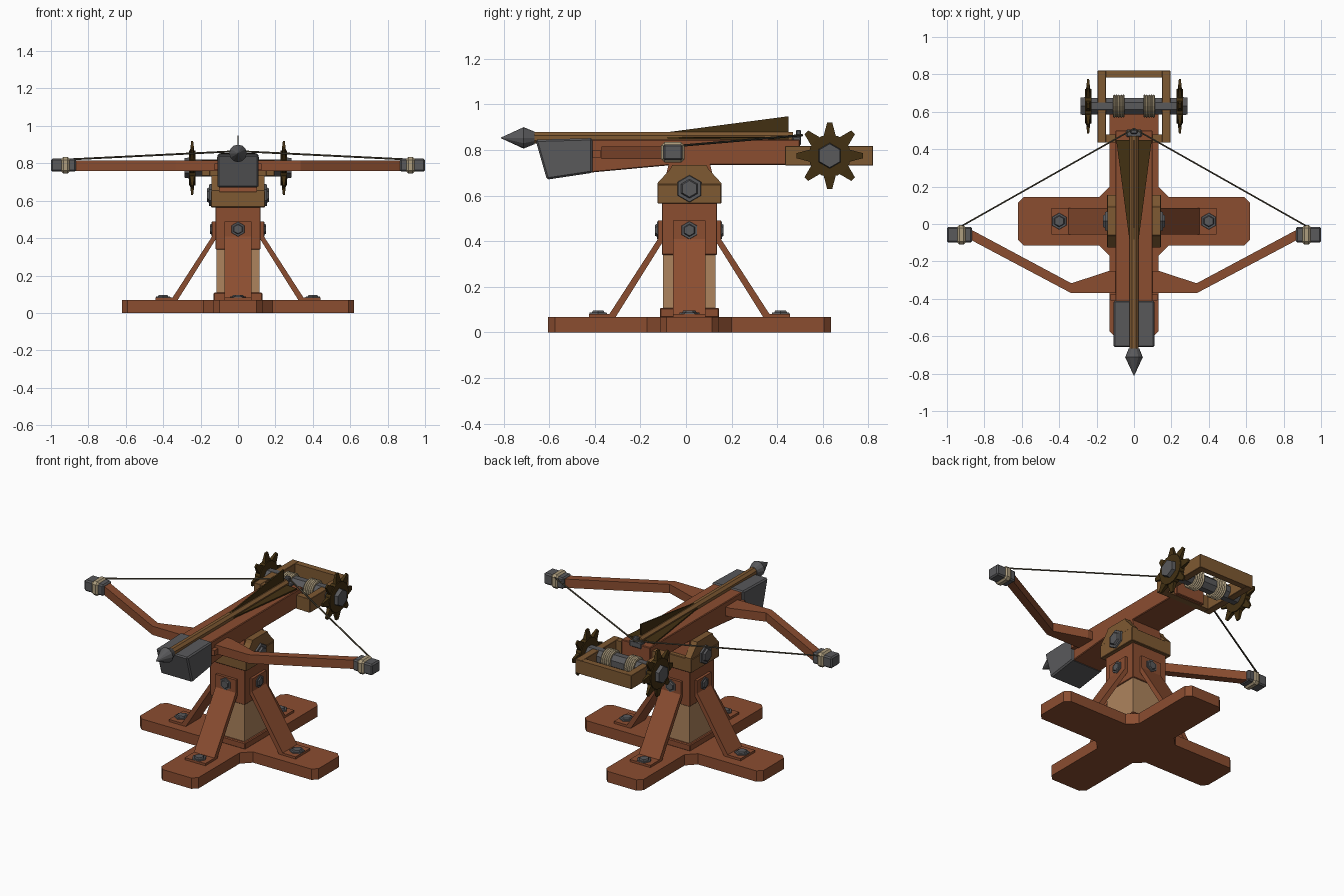
import bpy, bmesh, math
from mathutils import Matrix, Vector

if "Cube" in bpy.data.objects:
    bpy.data.objects.remove(bpy.data.objects["Cube"])

C = 0.015  # y of the pedestal axis


def mat(name, r, g, b):
    m = bpy.data.materials.new(name)
    m.diffuse_color = (r, g, b, 1)
    m.use_nodes = True
    m.node_tree.nodes["Principled BSDF"].inputs["Base Color"].default_value = m.diffuse_color
    return m


BROWN = mat("red_wood", .26, .075, .03)
GOLD = mat("golden_wood", .21, .10, .032)
PALE = mat("pale_wood", .42, .23, .11)
IRON = mat("iron", .10, .10, .105)
ROPE = mat("rope", .42, .34, .21)
DARK = mat("dark_bronze", .055, .03, .006)
CORD = mat("cord", .10, .085, .055)


def finish(bm, name, m, bevel=0, M=None):
    bmesh.ops.recalc_face_normals(bm, faces=bm.faces)
    if bevel:
        bmesh.ops.bevel(bm, geom=bm.edges[:], offset=bevel, segments=1, affect='EDGES')
    if M:
        bm.transform(M)
    bmesh.ops.recalc_face_normals(bm, faces=bm.faces)
    me = bpy.data.meshes.new(name)
    bm.to_mesh(me)
    bm.free()
    me.materials.append(m)
    ob = bpy.data.objects.new(name, me)
    bpy.context.collection.objects.link(ob)
    return ob


def prism(name, pts, axis, a, b, m, bevel=0, M=None):
    """Extrude a 2D outline along an axis from a to b."""
    place = {'x': lambda p, t: (t, p[0], p[1]),
             'y': lambda p, t: (p[0], t, p[1]),
             'z': lambda p, t: (p[0], p[1], t)}[axis]
    bm = bmesh.new()
    lo = [bm.verts.new(place(p, a)) for p in pts]
    hi = [bm.verts.new(place(p, b)) for p in pts]
    bm.faces.new(lo)
    bm.faces.new(hi)
    for i in range(len(pts)):
        j = (i + 1) % len(pts)
        bm.faces.new((lo[i], lo[j], hi[j], hi[i]))
    return finish(bm, name, m, bevel, M)


def box(name, x0, x1, y0, y1, z0, z1, m, bevel=0, M=None):
    return prism(name, [(x0, y0), (x1, y0), (x1, y1), (x0, y1)], 'z', z0, z1, m, bevel, M)


def rod(name, p, q, r1, r2, n, m, M=None, spin=0):
    """Cylinder or cone from p to q with n sides."""
    p, q = Vector(p), Vector(q)
    d = q - p
    bm = bmesh.new()
    bmesh.ops.create_cone(bm, cap_ends=True, segments=n, radius1=r1, radius2=r2, depth=d.length)
    T = Matrix.Translation((p + q) / 2) @ d.to_track_quat('Z', 'Y').to_matrix().to_4x4()
    bm.transform(T @ Matrix.Rotation(spin, 4, 'Z'))
    return finish(bm, name, m, 0, M)


def bolt(name, p, d, r, h, M=None):
    """Hex bolt head on a washer."""
    p, d = Vector(p), Vector(d)
    rod(name + "_washer", p, p + d * h * .5, r, r * .95, 6, IRON, M)
    rod(name + "_head", p + d * h * .4, p + d * h, r * .72, r * .6, 6, IRON, M)


# cross-shaped base with chamfered arm ends and inner corners
quad = [(.185, .13), (.59, .13), (.62, .10), (.62, -.10), (.59, -.13), (.185, -.13)]
outline = []
for k in range(4):
    a = -k * math.pi / 2
    outline += [(x * math.cos(a) - y * math.sin(a), x * math.sin(a) + y * math.cos(a) + C) for x, y in quad]
prism("base_cross", outline, 'z', 0, .068, BROWN)
box("base_plate", -.13, .13, C - .13, C + .13, .065, .108, BROWN, .005)

# pedestal
box("pedestal_column", -.115, .115, C - .115, C + .115, .10, .345, PALE)
box("pedestal_cap", -.121, .121, C - .121, C + .121, .34, .57, BROWN, .003)

# four struts with bolts
strut = [(.44, .065), (.44, .082), (.35, .082), (.138, .41), (.138, .49), (.115, .49), (.115, .40), (.325, .065)]
for k in range(4):
    M = Matrix.Translation((0, C, 0)) @ Matrix.Rotation(k * math.pi / 2, 4, 'Z')
    prism(f"strut_{k}", strut, 'y', -.071, .071, BROWN, 0, M)
    bolt(f"strut_foot_bolt_{k}", (.40, 0, .08), (0, 0, 1), .045, .016, M)
    bolt(f"strut_top_bolt_{k}", (.136, 0, .448), (1, 0, 0), .040, .014, M)

# yoke with two ears
box("yoke_block", -.145, .145, C - .14, C + .14, .565, .65, GOLD, .003)
ear = [(C - .14, .60), (C + .14, .60), (C + .14, .655), (C + .085, .715), (C + .075, .735),
       (C - .075, .735), (C - .085, .715), (C - .14, .655)]
prism("yoke_core", [(C - .12, .62), (C + .12, .62), (C + .09, .74), (C - .09, .74)], 'x', -.10, .10, BROWN)
for s in (-1, 1):
    prism("yoke_ear", ear, 'x', s * .10, s * .142, GOLD)
    bolt("yoke_bolt", (s * .143, C, .63), (s, 0, 0), .06, .022)

# stock and iron nose
prism("stock", [(-.43, .70), (-.05, .735), (.50, .735), (.50, .845), (-.43, .845)], 'x', -.10, .10, BROWN, .004)
prism("nose_plate", [(-.66, .845), (-.61, .67), (-.41, .70), (-.41, .852)], 'x', -.11, .11, IRON, .008)

# bow arms, iron tips, rope wraps
arm = [(.05, -.25), (.13, -.25), (.335, -.317), (.89, -.02), (.91, -.065), (.335, -.37), (.05, -.37)]
for s in (-1, 1):
    prism("bow_arm", [(s * x, y) for x, y in arm], 'z', .76, .815, BROWN)
    box("arm_peg", s * .09, s * .125, -.41, -.375, .765, .80, BROWN)
    box("bow_tip", s * .865, s * 1.0, -.10, -.015, .755, .825, IRON, .008)
    box("tip_wrap", s * .895, s * .95, -.11, -.006, .745, .835, ROPE, .016)
    rod("bow_string", (s * .92, -.01, .82), (0, .51, .865), .005, .005, 6, CORD)

# bolt projectile: shaft, head, three fins
Z = .853
rod("arrow_shaft", (0, -.69, Z), (0, .47, Z), .027, .027, 8, GOLD, None, math.pi / 8)
rod("arrow_head", (0, -.712, Z), (0, -.81, Z), .047, .002, 12, IRON)
rod("arrow_head_collar", (0, -.665, Z), (0, -.712, Z), .028, .047, 12, IRON)
for k, a in enumerate((0, 92, -92)):
    M = Matrix.Translation((0, 0, Z)) @ Matrix.Rotation(math.radians(a), 4, 'Y')
    prism(f"arrow_fin_{k}", [(-.12, .02), (.45, .02), (.45, .095)], 'x', -.004, .004, DARK, 0, M)

# trigger catch
box("trigger_block", -.042, .042, .465, .505, .82, .86, IRON, .006)
box("trigger_hook", -.018, .018, .482, .505, .85, .888, IRON, .005)

# rear winch frame
for s in (-1, 1):
    box("frame_side", s * .15, s * .195, .435, .82, .732, .818, GOLD, .002)
box("frame_front", -.155, .155, .437, .478, .733, .817, GOLD)
box("frame_back", -.155, .155, .782, .82, .733, .817, GOLD)

# winch axle, rope coils, spiked wheels
WY, WZ = .63, .775
rod("winch_axle", (-.255, WY, WZ), (.255, WY, WZ), .048, .048, 8, IRON, None, math.pi / 8)
for s in (-1, 1):
    for i in range(5):
        x = s * (.056 + i * .0125)
        rod("rope_coil", (x - .0062, WY, WZ), (x, WY, WZ), .057, .063, 16, ROPE)
        rod("rope_coil", (x, WY, WZ), (x + .0062, WY, WZ), .063, .057, 16, ROPE)
    rod("wheel_disc", (s * .228, WY, WZ), (s * .262, WY, WZ), .093, .093, 16, DARK)
    for k in range(8):
        # flattened spike built upright, then turned around the axle
        M = (Matrix.Translation((s * .245, WY, WZ)) @ Matrix.Rotation(k * math.pi / 4, 4, 'X')
             @ Matrix.Diagonal((.45, 1, 1, 1)))
        rod("wheel_spike", (0, 0, .075), (0, 0, .145), .042, .016, 4, DARK, M, math.pi / 4)
    rod("wheel_hub", (s * .25, WY, WZ), (s * .285, WY, WZ), .058, .052, 6, IRON)
